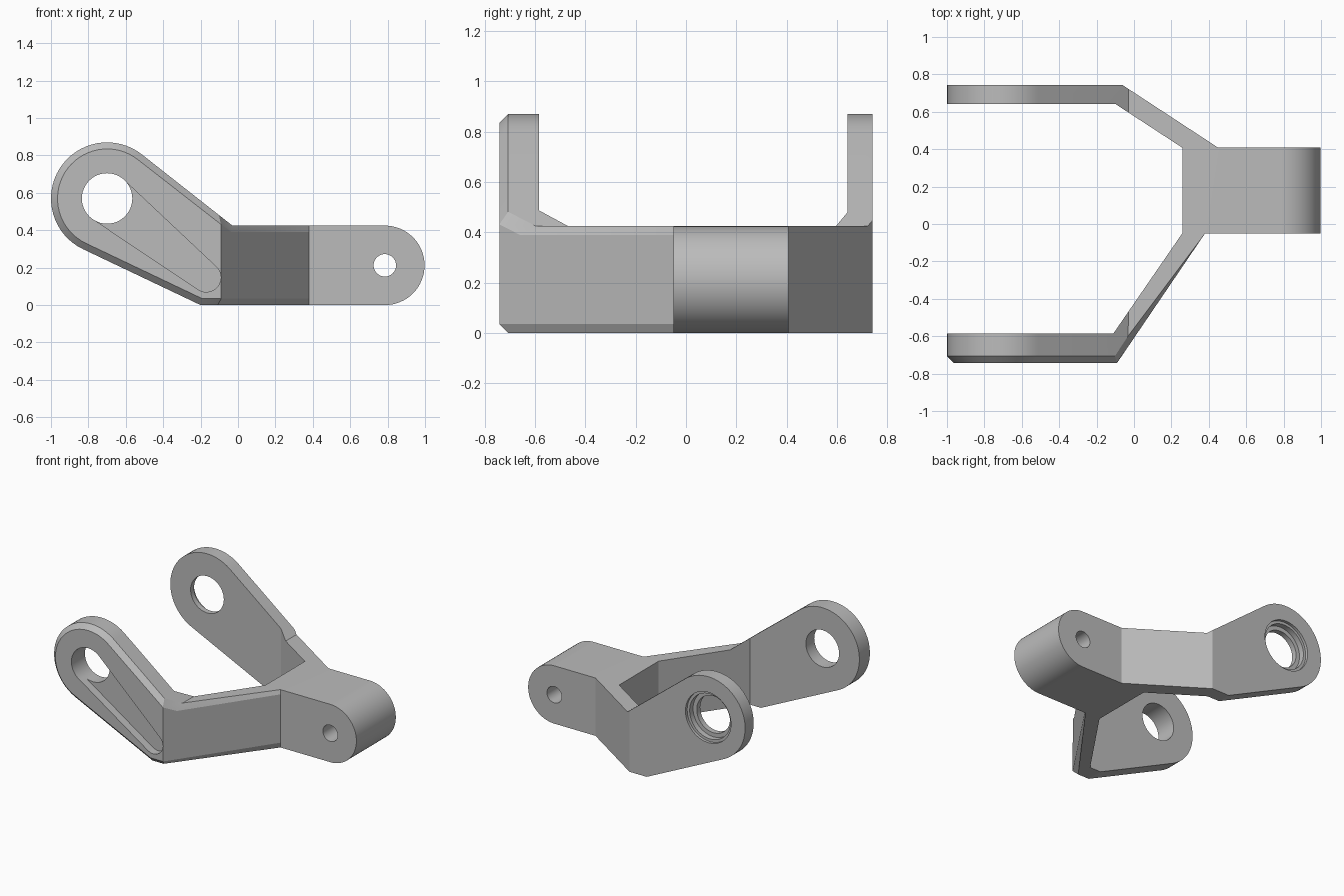
import bpy, bmesh
from math import sin, cos, pi, atan2, acos, hypot, radians

cube = bpy.data.objects.get("Cube")
if cube:
    bpy.data.objects.remove(cube, do_unlink=True)

EYE, EYE_R, BORE_R = (-0.70, 0.57), 0.30, 0.135
PIN, PIN_R = (0.785, 0.2125), 0.2125
ARM_Y = -0.742
CHAMFER = 0.035


def arc(c, r, a0, a1, n):
    return [(c[0] + r * cos(a0 + (a1 - a0) * i / n),
             c[1] + r * sin(a0 + (a1 - a0) * i / n)) for i in range(n + 1)]


def circle(c, r, n=48):
    return arc(c, r, 0, 2 * pi, n)[:-1]


def tangent(c, r, p, side):
    """Angle on a circle where the line from point p touches it."""
    dx, dy = p[0] - c[0], p[1] - c[1]
    return atan2(dy, dx) + side * acos(r / hypot(dx, dy))


def prism(name, pts, lo, hi, along_y=True):
    """Extrude a flat outline along y or along z."""
    bm = bmesh.new()
    place = (lambda p, t: (p[0], t, p[1])) if along_y else (lambda p, t: (*p, t))
    a = [bm.verts.new(place(p, lo)) for p in pts]
    b = [bm.verts.new(place(p, hi)) for p in pts]
    bm.faces.new(a)
    bm.faces.new(b[::-1])
    for i in range(len(pts)):
        j = (i + 1) % len(pts)
        bm.faces.new((a[i], b[i], b[j], a[j]))
    bmesh.ops.recalc_face_normals(bm, faces=bm.faces)
    mesh = bpy.data.meshes.new(name)
    bm.to_mesh(mesh)
    bm.free()
    obj = bpy.data.objects.new(name, mesh)
    bpy.context.collection.objects.link(obj)
    return obj


def combine(obj, tool, operation):
    """Apply a boolean and discard the tool."""
    mod = obj.modifiers.new("cut", 'BOOLEAN')
    mod.operation, mod.solver, mod.object = operation, 'EXACT', tool
    bpy.context.view_layer.update()
    dg = bpy.context.evaluated_depsgraph_get()
    mesh = bpy.data.meshes.new_from_object(obj.evaluated_get(dg))
    obj.modifiers.clear()
    obj.data = mesh
    bpy.data.objects.remove(tool, do_unlink=True)


# Side outline: raised eye, sloping arm, rounded pin end
top, bottom = (-0.03, 0.425), (-0.20, 0.0)
side = arc(EYE, EYE_R, tangent(EYE, EYE_R, top, 1),
           tangent(EYE, EYE_R, bottom, -1) + 2 * pi, 32)
side += [bottom] + arc(PIN, PIN_R, -pi / 2, pi / 2, 32) + [top]
bracket = prism("fork_bracket", side, -1, 1)

# Plan outline: two arms splayed from the block
knee, root = (-0.09, ARM_Y), (0.38, -0.05)
plan = [(-1.2, 0.742), (-0.06, 0.742), (0.45, 0.408), (1.2, 0.408),
        (1.2, -0.05), root, knee, (-1.2, ARM_Y), (-1.2, -0.585),
        (-0.11, -0.585), (0.258, -0.05), (0.258, 0.408),
        (-0.10, 0.642), (-1.2, 0.642)]
combine(bracket, prism("plan", plan, -0.3, 1.3, False), 'INTERSECT')

# Chamfer around the outer face of the front arm
bm = bmesh.new()
bm.from_mesh(bracket.data)
bmesh.ops.remove_doubles(bm, verts=bm.verts, dist=1e-5)
bmesh.ops.dissolve_limit(bm, angle_limit=0.01, verts=bm.verts, edges=bm.edges)
dx, dy = root[0] - knee[0], root[1] - knee[1]
span = hypot(dx, dy)


def on_arm(v):
    return abs(v.co.y - ARM_Y) < 1e-3


def on_diagonal(v):
    off = (v.co.x - knee[0]) * dy - (v.co.y - knee[1]) * dx
    return abs(off / span) < 1e-3


def is_rim(e):
    a, b = e.verts
    upright = a.co.x > -0.15 and (a.co.xy - b.co.xy).length < 1e-3
    return not upright and any(f(a) and f(b) for f in (on_arm, on_diagonal))


bmesh.ops.bevel(bm, geom=[e for e in bm.edges if is_rim(e)], offset=CHAMFER,
                offset_type='OFFSET', segments=1, profile=0.5,
                affect='EDGES', clamp_overlap=False)
bmesh.ops.recalc_face_normals(bm, faces=bm.faces)
bm.to_mesh(bracket.data)
bm.free()

# Tapered pocket in the front arm
tip, tip_r, pocket_r = (-0.17, 0.148), 0.078, BORE_R - 0.001
ux, uz = tip[0] - EYE[0], tip[1] - EYE[1]
lean, spread = atan2(uz, ux), acos((pocket_r - tip_r) / hypot(ux, uz))
pocket = arc(EYE, pocket_r, lean + spread, lean + 2 * pi - spread, 32)
pocket += arc(tip, tip_r, lean - spread, lean + spread, 24)
combine(bracket, prism("pocket", pocket, -1, ARM_Y + 0.06), 'DIFFERENCE')

# Eye bores, pin hole and stepped seat in the back arm
for c, r, lo, hi in ((EYE, BORE_R, -1.1, 1.1), (PIN, 0.06, -1.2, 1.2),
                     (EYE, 0.165, 0.682, 1), (EYE, 0.185, 0.722, 1.05)):
    combine(bracket, prism("bore", circle(c, r), lo, hi), 'DIFFERENCE')

# Plain grey metal
grey = bpy.data.materials.new("grey_metal")
grey.use_nodes = True
colour = (0.5, 0.5, 0.5, 1)
grey.diffuse_color = colour
grey.node_tree.nodes["Principled BSDF"].inputs["Base Color"].default_value = colour
bracket.data.materials.clear()
bracket.data.materials.append(grey)

bpy.ops.object.select_all(action='DESELECT')
bracket.select_set(True)
bpy.context.view_layer.objects.active = bracket
bpy.ops.object.shade_smooth_by_angle(angle=radians(20))
